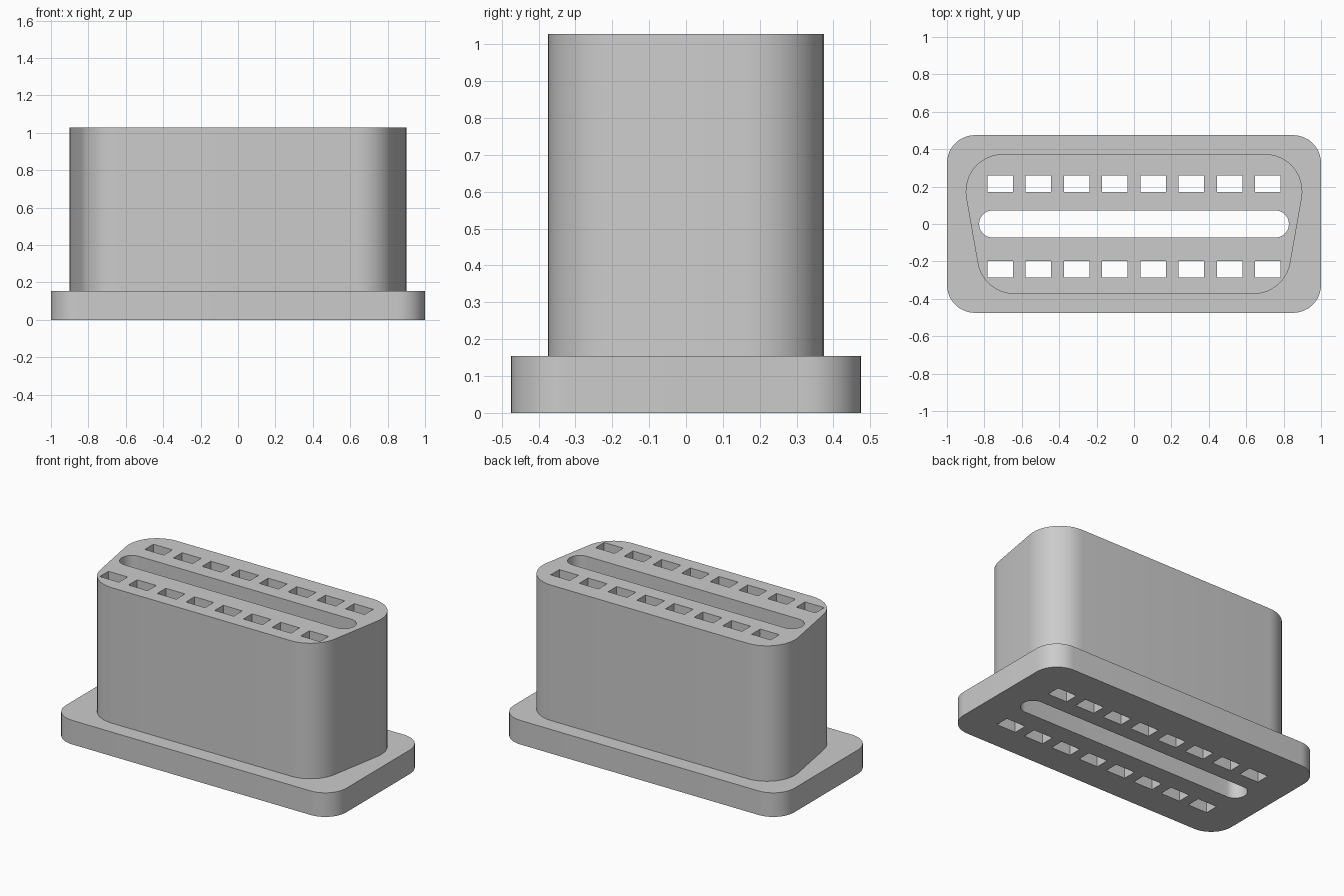
import bpy, bmesh, math

if "Cube" in bpy.data.objects:
    bpy.data.objects.remove(bpy.data.objects["Cube"])

grey = bpy.data.materials.new("light grey plastic")
grey.diffuse_color = (0.6, 0.6, 0.6, 1)
grey.use_nodes = True
grey.node_tree.nodes["Principled BSDF"].inputs["Base Color"].default_value = grey.diffuse_color


def arc(cx, cy, r, a0, a1, n=12):
    """Points along an arc, angles in degrees."""
    return [(cx + r * math.cos(math.radians(a0 + (a1 - a0) * i / n)),
             cy + r * math.sin(math.radians(a0 + (a1 - a0) * i / n))) for i in range(n + 1)]


def mirrored(right):
    """Close a right-hand profile (bottom to top) with its mirror image."""
    return right + [(-x, y) for x, y in reversed(right)]


def prism(name, outlines, z0, z1):
    """Extrude one or more closed outlines between two heights."""
    bm = bmesh.new()
    for pts in outlines:
        low = [bm.verts.new((x, y, z0)) for x, y in pts]
        high = [bm.verts.new((x, y, z1)) for x, y in pts]
        bm.faces.new(low[::-1])
        bm.faces.new(high)
        for i in range(len(pts)):
            j = (i + 1) % len(pts)
            bm.faces.new((low[i], low[j], high[j], high[i]))
    mesh = bpy.data.meshes.new(name)
    bm.to_mesh(mesh)
    bm.free()
    mesh.materials.append(grey)
    ob = bpy.data.objects.new(name, mesh)
    bpy.context.collection.objects.link(ob)
    return ob


def combine(target, other, operation):
    """Apply a boolean and discard the helper."""
    mod = target.modifiers.new(operation, 'BOOLEAN')
    mod.operation, mod.object, mod.solver = operation, other, 'EXACT'
    bpy.context.view_layer.objects.active = target
    bpy.ops.object.modifier_apply(modifier=mod.name)
    bpy.data.objects.remove(other)


# Rounded base flange
R = 0.15
flange = mirrored(arc(1 - R, -0.475 + R, R, -90, 0) + arc(1 - R, 0.475 - R, R, 0, 90))
housing = prism("connector_housing", [flange], 0, 0.155)

# Tapered D-shaped body, sides leaning 10 degrees
r = 0.2
cy = 0.374 - r
cx = 0.7
lower_cx = cx - 2 * cy * math.tan(math.radians(10))
body = mirrored(arc(lower_cx, -cy, r, -90, -10) + arc(cx, cy, r, -10, 90))
combine(housing, prism("body", [body], 0.05, 1.028), 'UNION')

# Through slot and two rows of eight pin holes
s = 0.0725
cuts = [mirrored(arc(0.828 - s, 0, s, -90, 90, 20))]
for y in (0.214, -0.243):
    for i in range(8):
        x = (i - 3.5) * 0.2046
        cuts.append([(x - 0.068, y - 0.044), (x + 0.068, y - 0.044),
                     (x + 0.068, y + 0.044), (x - 0.068, y + 0.044)])
cutter = prism("hole_cutter", cuts, -0.1, 1.2)
cutter.hide_render = True
combine(housing, cutter, 'DIFFERENCE')

# Smooth rounded corners, crisp edges
bpy.ops.object.select_all(action='DESELECT')
housing.select_set(True)
bpy.context.view_layer.objects.active = housing
bpy.ops.object.shade_smooth_by_angle(angle=math.radians(30))
